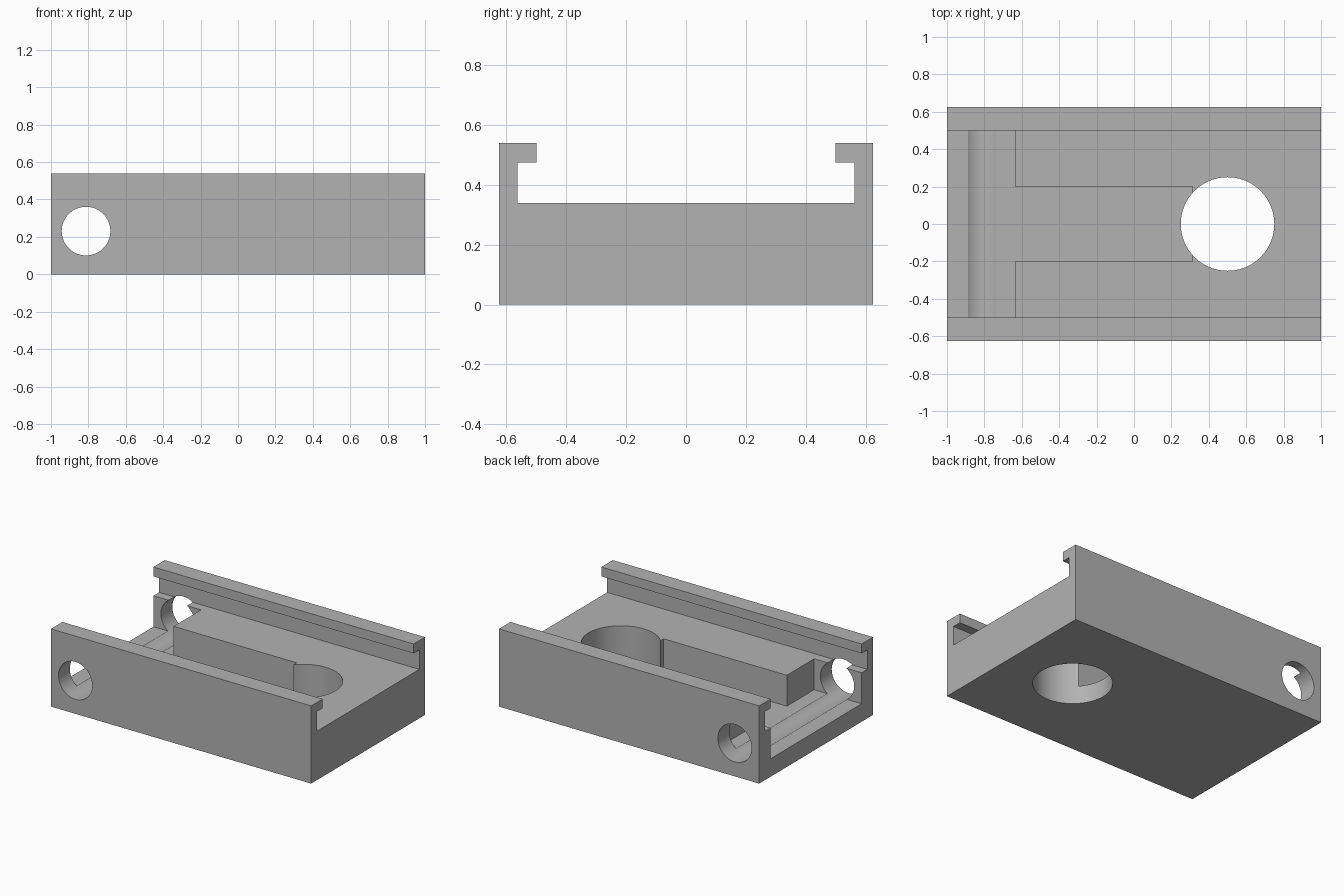
import bpy
import bmesh
from math import radians

cube = bpy.data.objects.get("Cube")
if cube:
    bpy.data.objects.remove(cube, do_unlink=True)

grey = bpy.data.materials.new("plain grey")
grey.use_nodes = True
colour = (0.45, 0.45, 0.45, 1)
grey.diffuse_color = colour
grey.node_tree.nodes["Principled BSDF"].inputs["Base Color"].default_value = colour


def make_object(name, bm):
    bmesh.ops.recalc_face_normals(bm, faces=bm.faces[:])
    mesh = bpy.data.meshes.new(name)
    bm.to_mesh(mesh)
    bm.free()
    mesh.materials.append(grey)
    obj = bpy.data.objects.new(name, mesh)
    bpy.context.collection.objects.link(obj)
    return obj


def extrude(name, outline, place, offset):
    """Extrude a flat outline, placed in space by a function, along offset."""
    bm = bmesh.new()
    face = bm.faces.new([bm.verts.new(place(a, b)) for a, b in outline])
    result = bmesh.ops.extrude_face_region(bm, geom=[face])
    moved = [g for g in result["geom"] if isinstance(g, bmesh.types.BMVert)]
    bmesh.ops.translate(bm, verts=moved, vec=offset)
    return make_object(name, bm)


def cylinder(name, radius, depth, location, rotation=(0, 0, 0)):
    bpy.ops.mesh.primitive_cylinder_add(vertices=96, radius=radius, depth=depth,
                                        location=location, rotation=rotation)
    obj = bpy.context.object
    obj.name = name
    obj.data.materials.append(grey)
    return obj


def cut(target, cutter):
    mod = target.modifiers.new("cut", "BOOLEAN")
    mod.operation = "DIFFERENCE"
    mod.solver = "EXACT"
    mod.object = cutter
    bpy.ops.object.select_all(action="DESELECT")
    bpy.context.view_layer.objects.active = target
    target.select_set(True)
    bpy.ops.object.modifier_apply(modifier=mod.name)
    bpy.data.objects.remove(cutter, do_unlink=True)


# Rail body: half channel section with an inward lip, mirrored across the middle
half = [(0.625, 0), (0.625, 0.54), (0.5, 0.54), (0.5, 0.475), (0.5625, 0.475), (0.5625, 0.34)]
section = half + [(-y, z) for y, z in reversed(half)]
body = extrude("channel_body", section, lambda y, z: (-1, y, z), (2, 0, 0))

# T-shaped recess, open at one end, running into the round hole
side = [(-1.1, 0.5), (-0.635, 0.5), (-0.635, 0.2), (0.3125, 0.2)]
recess = side + [(x, -y) for x, y in reversed(side)]
cut(body, extrude("recess_cutter", recess, lambda x, y: (x, y, 0.125), (0, 0, 0.215 + 0.01)))

# Vertical hole through the deck and cross hole through both walls
cut(body, cylinder("deck_hole_cutter", 0.25, 2, (0.5, 0, 0)))
cut(body, cylinder("cross_hole_cutter", 0.13, 2, (-0.8125, 0, 0.231), (radians(90), 0, 0)))

bpy.ops.object.select_all(action="DESELECT")
body.select_set(True)
bpy.context.view_layer.objects.active = body
bpy.ops.object.shade_smooth_by_angle(angle=radians(30))
